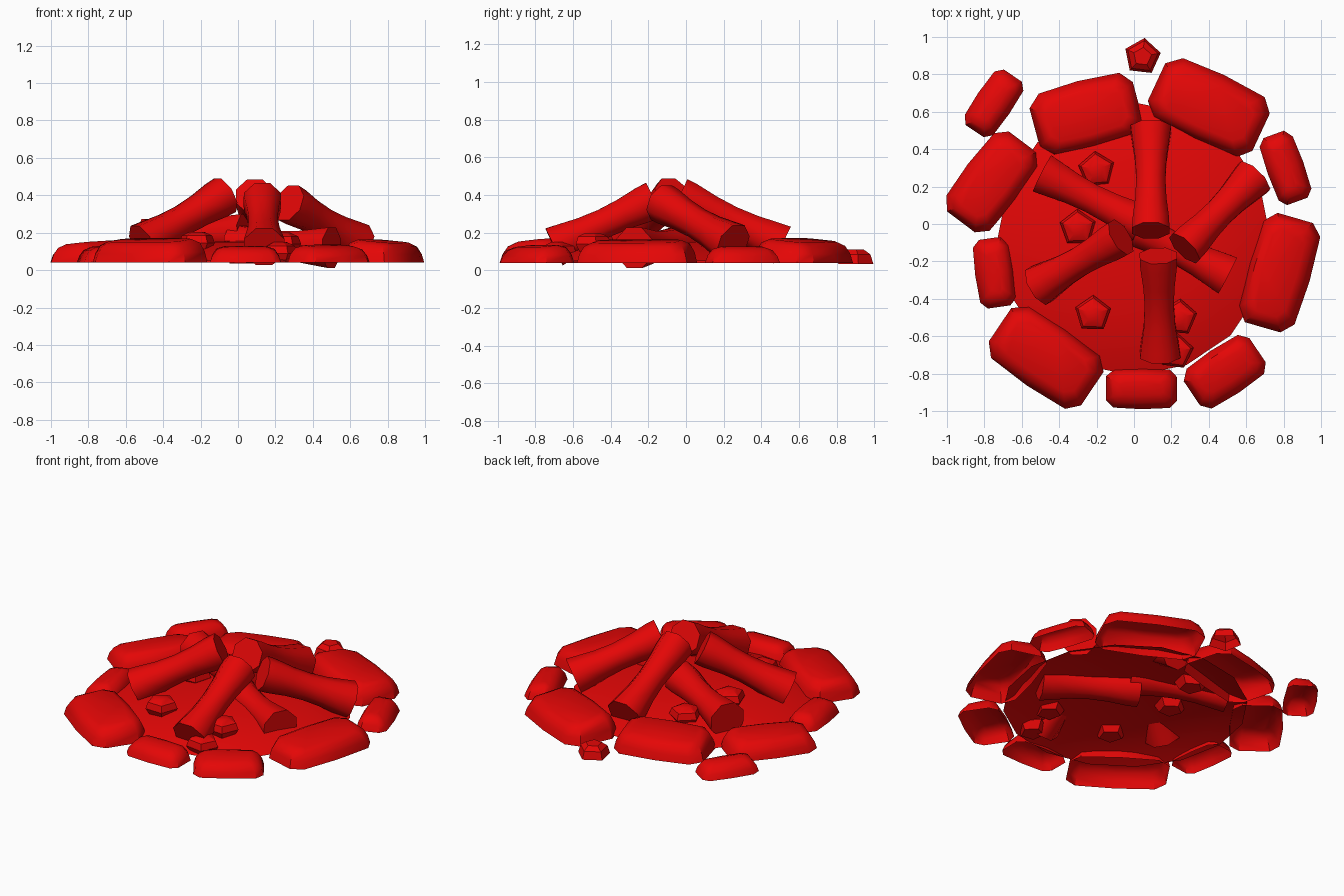
import bpy, bmesh, math
from mathutils import Vector, Matrix

cube = bpy.data.objects.get("Cube")
if cube:
    bpy.data.objects.remove(cube, do_unlink=True)

red = bpy.data.materials.new("red")
red.use_nodes = True
red.diffuse_color = (0.78, 0.002, 0.002, 1)
red.node_tree.nodes["Principled BSDF"].inputs["Base Color"].default_value = red.diffuse_color


def loft(name, rings, cap_start, cap_end, angle):
    """Skin a list of equally sized point rings and shade the result."""
    bm = bmesh.new()
    loops = [[bm.verts.new(p) for p in ring] for ring in rings]
    n = len(loops[0])
    for a, b in zip(loops, loops[1:]):
        for i in range(n):
            j = (i + 1) % n
            bm.faces.new((a[i], a[j], b[j], b[i]))
    if cap_start:
        bm.faces.new(loops[0][::-1])
    if cap_end:
        bm.faces.new(loops[-1])
    me = bpy.data.meshes.new(name)
    bm.to_mesh(me)
    bm.free()
    me.materials.append(red)
    ob = bpy.data.objects.new(name, me)
    bpy.context.collection.objects.link(ob)
    bpy.ops.object.select_all(action='DESELECT')
    ob.select_set(True)
    bpy.context.view_layer.objects.active = ob
    bpy.ops.object.shade_smooth_by_angle(angle=math.radians(angle))


def circle(r, z, n, cx=0, cy=0, phase=0):
    return [Vector((cx + r * math.cos(phase + math.tau * i / n),
                    cy + r * math.sin(phase + math.tau * i / n), z)) for i in range(n)]


# Shallow ash mound, open underneath
loft("ash_mound", [circle(r, z, 16, 0, -0.08) for r, z in
                   ((0.73, 0.05), (0.62, 0.09), (0.42, 0.13), (0.2, 0.15), (0.05, 0.155))],
     False, True, 60)


def stone(name, x, y, length, width, turn, height):
    """Rounded block, open underneath, sloping down away from the fire."""
    outline = [(0.5, -0.3), (0.5, 0.28), (0.4, 0.46), (0.0, 0.5), (-0.38, 0.47),
               (-0.5, 0.3), (-0.5, -0.28), (-0.4, -0.46), (0.0, -0.5), (0.4, -0.47)]
    rot = Matrix.Rotation(math.radians(turn), 3, 'Z')
    centre = Vector((x, y, 0))
    out = centre.normalized()
    rings = []
    for inset, h in ((0, 0), (0.012, 0.45), (0.035, 0.83), (0.075, 1)):
        ring = []
        for u, v in outline:
            p = rot @ Vector((u * (length - 2 * inset), v * (width - 2 * inset), 0))
            z = 0.04 + h * (height - 0.04 - 0.1 * p.dot(out))
            ring.append(centre + p + Vector((0, 0, z)))
        rings.append(ring)
    loft(name, rings, False, True, 40)


# Ring of stones: x, y, length, width, turn, height
stones = [
    (-0.255, 0.585, 0.57, 0.37, 15, 0.16), (0.40, 0.625, 0.62, 0.38, -25, 0.16),
    (0.81, 0.30, 0.38, 0.20, -70, 0.125), (0.775, -0.26, 0.61, 0.34, 74, 0.155),
    (0.485, -0.79, 0.42, 0.27, 34, 0.13), (0.04, -0.88, 0.38, 0.22, 0, 0.125),
    (-0.47, -0.71, 0.60, 0.37, -34, 0.16), (-0.745, -0.26, 0.37, 0.21, -82, 0.125),
    (-0.76, 0.225, 0.54, 0.32, 53, 0.15), (-0.75, 0.645, 0.36, 0.20, 56, 0.125)]
for i, s in enumerate(stones):
    stone(f"ring_stone_{i + 1}", *s)

# Small loose stone behind the ring
loft("loose_stone", [circle(r, z, 5, 0.045, 0.895, 0.2) for r, z in
                     ((0.1, 0.035), (0.085, 0.085), (0.05, 0.11))], False, True, 30)


def log(name, inner, outer, r=0.117):
    """Log with flared ends, running from the middle down to the rim."""
    a, b = Vector(inner), Vector(outer)
    axis = (b - a).normalized()
    side = axis.cross(Vector((0, 0, 1))).normalized()
    up = side.cross(axis)
    rings = []
    for t, k in ((0, 0.92), (0.1, 0.9), (0.3, 0.77), (0.5, 0.72), (0.7, 0.78), (0.9, 0.93), (1, 1)):
        c = a.lerp(b, t)
        rings.append([c + r * k * (side * math.cos(w) + up * math.sin(w))
                      for w in (-math.tau * (i + 0.5) / 8 for i in range(8))])
    # points run so that the walls and both ends face outwards
    loft(name, [ring[::-1] for ring in rings[::-1]], True, True, 50)


# Leaning logs and the two lying low beneath them
log("back_log", (0.09, -0.035, 0.395), (0.09, 0.51, 0.135))
log("front_log", (0.13, -0.17, 0.375), (0.14, -0.70, 0.125))
log("right_log", (0.27, -0.13, 0.36), (0.64, 0.25, 0.14))
log("left_log", (-0.07, -0.07, 0.40), (-0.51, -0.33, 0.14))
log("low_left_log", (0.04, 0.0, 0.20), (-0.49, 0.27, 0.165))
log("low_right_log", (-0.03, 0.0, 0.14), (0.50, -0.275, 0.12))

# Coals resting in the ash: x, y, top height
coals = [(-0.20, 0.29, 0.19), (-0.30, -0.02, 0.21), (-0.22, -0.48, 0.205),
         (0.24, -0.50, 0.20), (0.22, -0.68, 0.15)]
for i, (x, y, top) in enumerate(coals):
    loft(f"coal_{i + 1}", [circle(r, top + dz, 5, x, y, 0.4 + 1.2 * i) for r, dz in
                           ((0.07, -0.11), (0.1, -0.06), (0.085, -0.02), (0.04, 0.0))],
         True, True, 30)
